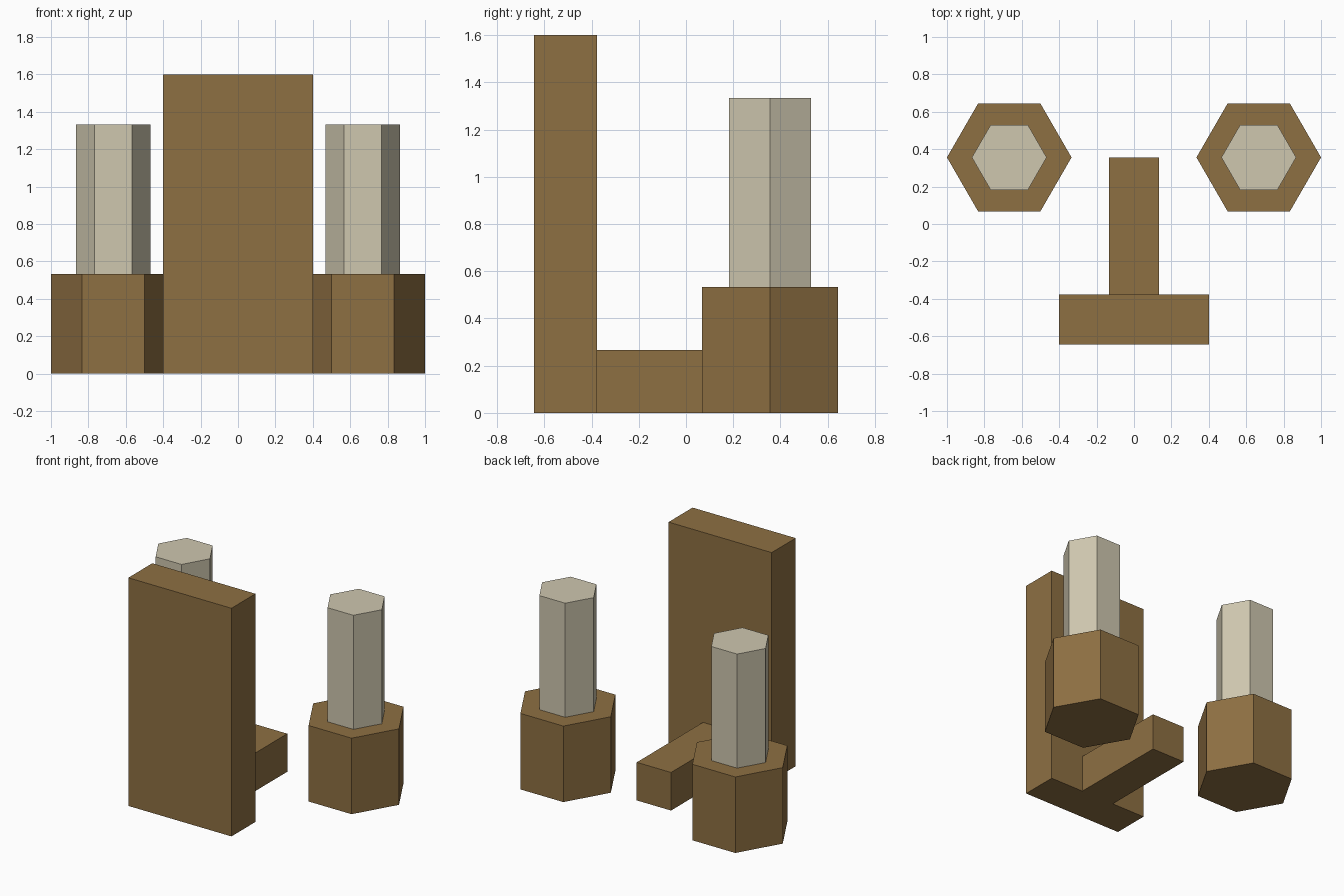
import bpy
from math import pi

if "Cube" in bpy.data.objects:
    bpy.data.objects.remove(bpy.data.objects["Cube"])


def material(name, color):
    mat = bpy.data.materials.new(name)
    mat.diffuse_color = (*color, 1)
    mat.use_nodes = True
    mat.node_tree.nodes["Principled BSDF"].inputs["Base Color"].default_value = mat.diffuse_color
    return mat


wood = material("brown_wood", (0.27, 0.16, 0.055))
pale = material("pale_beige", (0.62, 0.57, 0.43))


def finish(name, mat):
    obj = bpy.context.object
    obj.name = name
    obj.data.materials.append(mat)
    return obj


def box(name, x, y, z, mat):
    """Box from (min, max) ranges."""
    spans = (x, y, z)
    bpy.ops.mesh.primitive_cube_add(size=1, location=[(a + b) / 2 for a, b in spans])
    obj = finish(name, mat)
    obj.scale = [b - a for a, b in spans]
    bpy.ops.object.transform_apply(location=False, rotation=False, scale=True)


def hex_prism(name, x, y, z, radius, mat):
    """Six-sided prism with corners pointing along x."""
    bpy.ops.mesh.primitive_cylinder_add(
        vertices=6, radius=radius, depth=z[1] - z[0],
        location=(x, y, (z[0] + z[1]) / 2), rotation=(0, 0, pi / 2))
    finish(name, mat)


# Upright panel and the bar running back from its foot
box("upright_panel", (-0.4, 0.4), (-0.644, -0.378), (0, 1.6), wood)
box("floor_bar", (-0.133, 0.133), (-0.378, 0.356), (0, 0.267), wood)

# Pair of hexagonal posts on wider bases
for side, x in (("left", -0.667), ("right", 0.667)):
    hex_prism(side + "_base", x, 0.356, (0, 0.533), 0.333, wood)
    hex_prism(side + "_post", x, 0.356, (0.533, 1.333), 0.2, pale)
